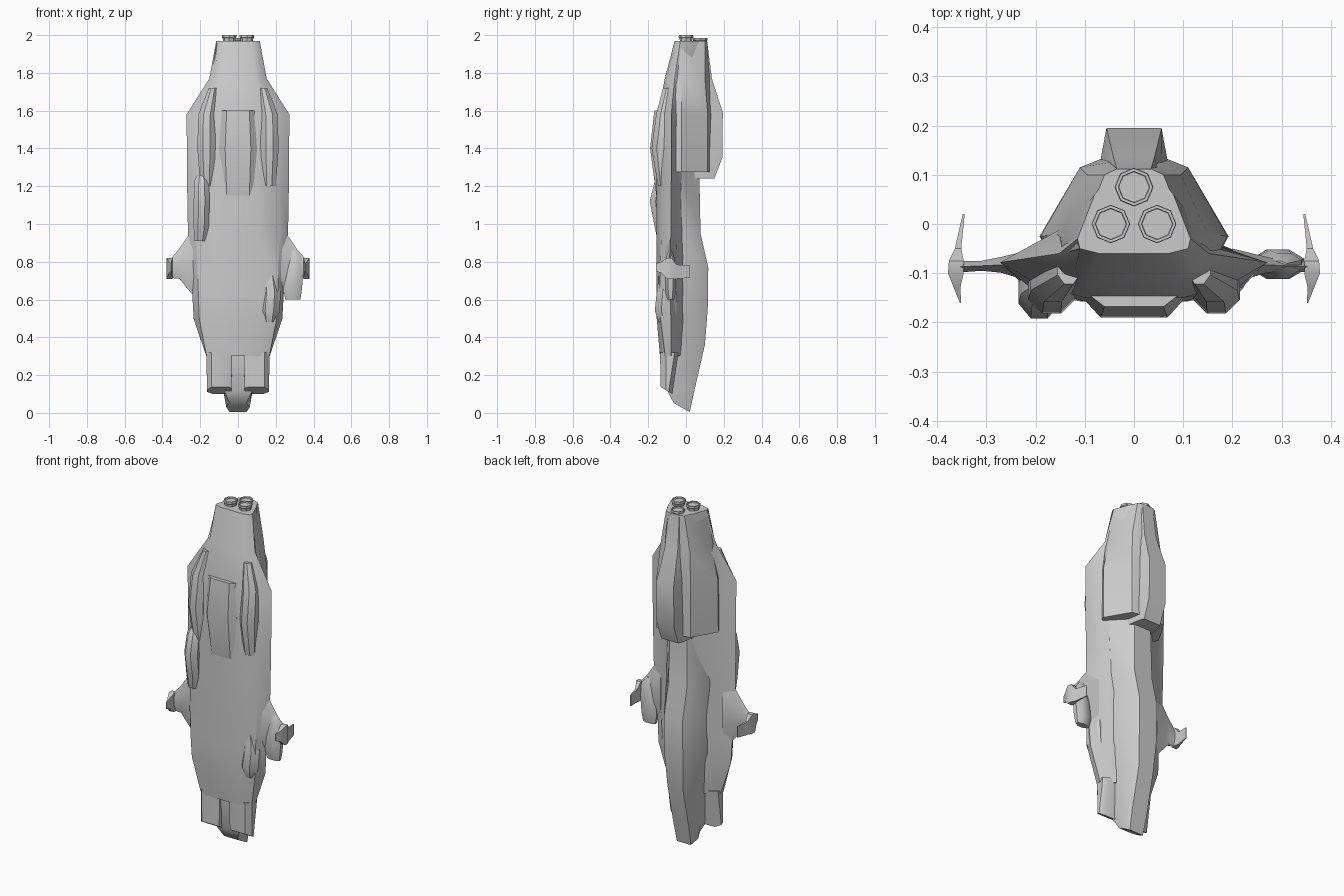
import bpy, bmesh, math


def loft(name, rings, angle=35):
    """Skin a list of equal-length 3D rings and cap both ends."""
    bm = bmesh.new()
    vs = [[bm.verts.new(p) for p in r] for r in rings]
    n = len(rings[0])
    for a, b in zip(vs, vs[1:]):
        for i in range(n):
            j = (i + 1) % n
            bm.faces.new((a[i], a[j], b[j], b[i]))
    bm.faces.new(vs[0])
    bm.faces.new(vs[-1])
    bmesh.ops.recalc_face_normals(bm, faces=bm.faces[:])
    me = bpy.data.meshes.new(name)
    bm.to_mesh(me)
    bm.free()
    ob = bpy.data.objects.new(name, me)
    bpy.context.collection.objects.link(ob)
    bpy.ops.object.select_all(action='DESELECT')
    ob.select_set(True)
    bpy.context.view_layer.objects.active = ob
    bpy.ops.object.shade_smooth_by_angle(angle=math.radians(angle))
    return ob


def sym(z, half, slope=0.0):
    """Ring symmetric in x; slope tilts it so that its -y side is higher."""
    pts = list(half) + [(-x, y) for x, y in reversed(half)]
    return [(x, y, z + slope * (half[0][1] - y)) for x, y in pts]


def pod(name, secs, side=1, c=0.3):
    """Chamfered box lofted along z from (z, x0, x1, y0, y1)."""
    rings = []
    for z, x0, x1, y0, y1 in secs:
        dx, dy = (x1 - x0) * c, (y1 - y0) * c
        r = [(x0 + dx, y0), (x1 - dx, y0), (x1, y0 + dy), (x1, y1 - dy),
             (x1 - dx, y1), (x0 + dx, y1), (x0, y1 - dy), (x0, y0 + dy)]
        rings.append([(side * x, y, z) for x, y in r])
    return loft(name, rings)


# Broad flat hull
loft("main_hull", [
    sym(.30, [(.04, .00), (.11, -.04), (.168, -.08), (.166, -.11), (.12, -.138)]),
    sym(.50, [(.05, .02), (.15, -.03), (.235, -.08), (.205, -.135), (.11, -.155)]),
    sym(.63, [(.05, .03), (.15, -.03), (.242, -.085), (.21, -.14), (.11, -.157)]),
    sym(.95, [(.05, .06), (.16, -.04), (.265, -.08), (.22, -.13), (.10, -.155)]),
    sym(1.24, [(.055, .07), (.17, -.05), (.27, -.078), (.21, -.13), (.10, -.157)]),
    sym(1.58, [(.055, .07), (.17, -.05), (.272, -.078), (.20, -.12), (.10, -.15)]),
    sym(1.77, [(.05, .09), (.13, .00), (.152, -.06), (.12, -.095), (.09, -.112)]),
    sym(1.97, [(.04, .11), (.08, .06), (.115, -.03), (.11, -.05), (.07, -.06)]),
])

# Narrow spine running down into the nose
loft("nose_spine", [
    sym(.005, [(.045, .02), (.062, -.025), (.045, -.065)], .55),
    sym(.12, [(.05, .045), (.078, -.02), (.075, -.10)]),
    sym(.36, [(.05, .10), (.10, .00), (.10, -.12)]),
    sym(.55, [(.06, .115), (.12, .03), (.14, -.10)]),
    sym(.77, [(.06, .118), (.12, .03), (.14, -.10)]),
    sym(.95, [(.06, .077), (.14, -.02), (.13, -.10)]),
    sym(1.30, [(.055, .07), (.15, -.03), (.13, -.10)]),
], 40)

# Engine housing with sloping armour sides
loft("engine_housing", [
    sym(1.275, [(.06, .125), (.11, .115), (.192, -.025), (.16, -.085)]),
    sym(1.58, [(.06, .135), (.11, .115), (.19, -.025), (.16, -.08)]),
    sym(1.77, [(.05, .125), (.095, .10), (.15, -.02), (.145, -.06)]),
    sym(1.97, [(.035, .112), (.06, .10), (.112, -.03), (.11, -.05)]),
])

# Raised ridge along the back of the housing
loft("dorsal_ridge", [
    sym(1.24, [(.055, .15), (.065, .13), (.08, .04)]),
    sym(1.35, [(.056, .192), (.068, .13), (.08, .04)]),
    sym(1.59, [(.056, .195), (.068, .13), (.08, .04)]),
    sym(1.77, [(.042, .137), (.055, .11), (.07, .04)]),
    sym(1.96, [(.035, .113), (.05, .10), (.06, .04)]),
])

# Keel on the front with a square opening at its upper end
loft("front_keel", [
    sym(1.15, [(.08, -.12), (.09, -.145), (.06, -.157)]),
    sym(1.40, [(.09, -.12), (.10, -.155), (.068, -.19)]),
    sym(1.60, [(.09, -.12), (.09, -.145), (.06, -.168)]),
])

for s, tag in ((1, "right"), (-1, "left")):
    # Forked prongs beside the nose
    rings = []
    for z, x0, x1, y0, y1, k in ((.10, .035, .165, -.135, -.072, .6),
                                 (.32, .03, .166, -.137, -.04, 0)):
        r = [(x0, y0 + .01), (x0 + .02, y0), (x1 - .025, y0), (x1, y0 + .03),
             (x1, y1 - .02), (x1 - .03, y1), (x0, y1)]
        rings.append([(s * x, y, z + k * (y1 - y)) for x, y in r])
    loft("front_prong_" + tag, rings)

    # Long rail on each side of the keel
    pod("belly_rail_" + tag, [(1.20, .13, .20, -.148, -.10),
                              (1.40, .12, .215, -.182, -.09),
                              (1.58, .12, .21, -.158, -.08),
                              (1.72, .11, .155, -.122, -.06)], s)

    # Stub wing
    rings = []
    for x, z0, z1, y, t in ((.20, .58, 1.02, -.085, .035),
                            (.27, .66, .93, -.083, .016),
                            (.31, .71, .87, -.085, .010),
                            (.362, .715, .81, -.087, .012)):
        m = (z0 + z1) / 2
        d = (z1 - z0) * .2
        rings.append([(s * x, y, z0), (s * x, y + t, m - d), (s * x, y + t, m + d),
                      (s * x, y, z1), (s * x, y - t, m + d), (s * x, y - t, m - d)])
    loft("stub_wing_" + tag, rings)

    # Crescent fin on the wing tip
    rings = []
    for y, x0, x1, z0, z1 in ((.02, .344, .348, .715, .78),
                              (-.05, .351, .364, .71, .785),
                              (-.075, .346, .376, .71, .82),
                              (-.10, .346, .378, .71, .82),
                              (-.13, .353, .366, .74, .80),
                              (-.16, .351, .354, .75, .79)):
        rings.append([(s * x0, y, z0), (s * x1, y, z0), (s * x1, y, z1), (s * x0, y, z1)])
    loft("tip_fin_" + tag, rings)

# One-sided pods: left front blister, right wing pod, right lower bulge
pod("left_blister", [(.91, .17, .23, -.15, -.10), (.98, .155, .235, -.165, -.09),
                     (1.12, .15, .235, -.192, -.09), (1.23, .155, .23, -.165, -.09),
                     (1.26, .17, .215, -.145, -.10)], -1)
pod("right_wing_pod", [(.60, .25, .33, -.10, -.062), (.65, .24, .338, -.112, -.052),
                       (.74, .245, .345, -.112, -.052), (.82, .27, .34, -.105, -.06),
                       (.86, .27, .31, -.092, -.075)])
pod("right_lower_bulge", [(.48, .13, .20, -.145, -.05), (.54, .11, .222, -.165, -.05),
                          (.64, .12, .225, -.155, -.05), (.76, .13, .20, -.14, -.06)])

# Three eight-sided thrusters with recessed ends
for i, (x, y, top) in enumerate(((0, .075, 1.985), (-.047, 0, 2.0), (.047, 0, 2.0))):
    rings = []
    for z, r in ((1.95, .03), (top - .018, .034), (top - .012, .039),
                 (top, .038), (top, .032), (top - .008, .031)):
        rings.append([(x + r * math.cos(a), y + r * math.sin(a), z)
                      for a in (k * math.pi / 4 for k in range(8))])
    loft("thruster_%d" % (i + 1), rings, 20)
